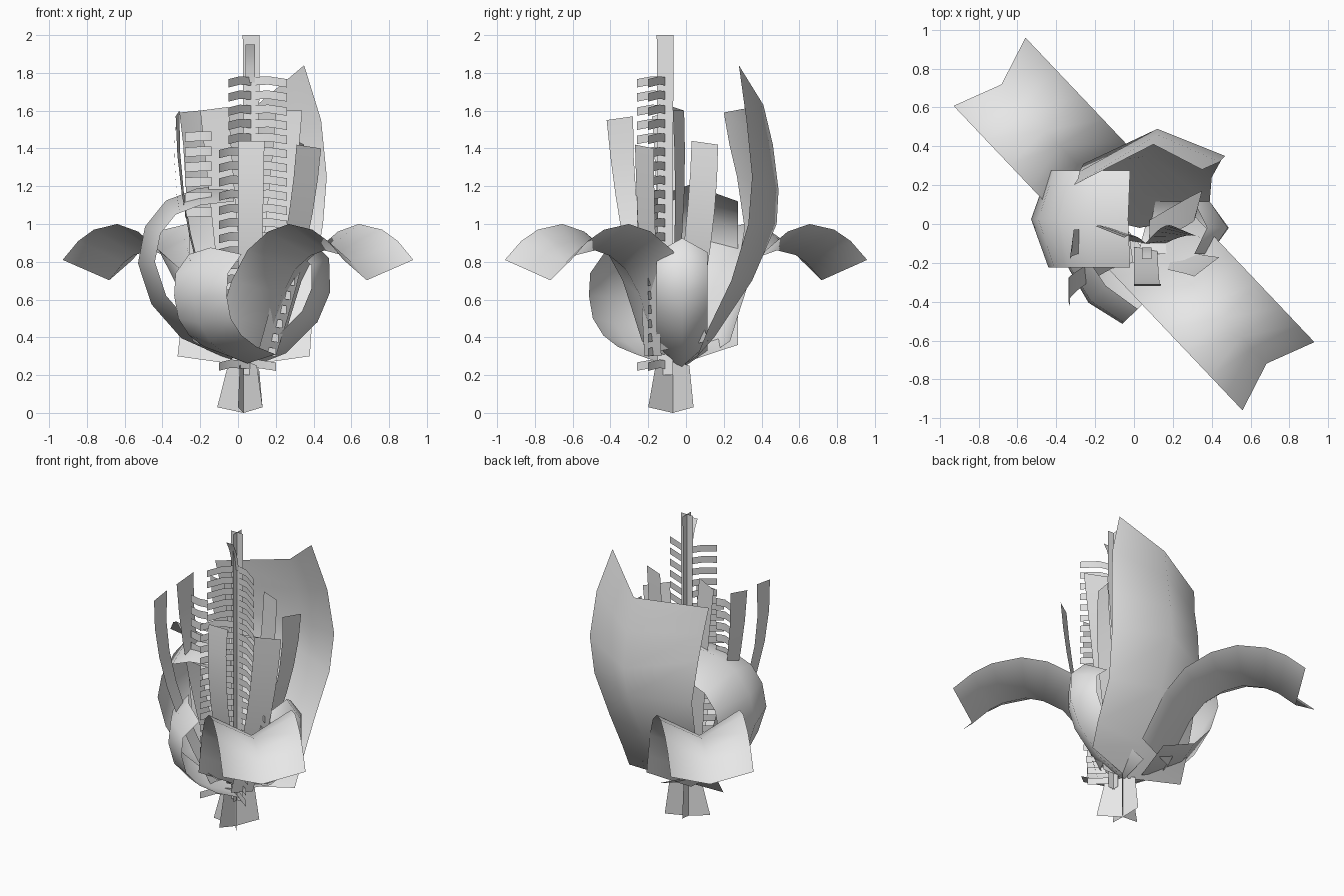
import bpy, math
from mathutils import Vector

if "Cube" in bpy.data.objects:
    bpy.data.objects.remove(bpy.data.objects["Cube"])

grey = bpy.data.materials.new("pale_grey")
grey.diffuse_color = (0.8, 0.8, 0.8, 1)
grey.use_nodes = True
grey.node_tree.nodes["Principled BSDF"].inputs["Base Color"].default_value = grey.diffuse_color


def sheet(name, rows, smooth=True):
    """Skin a grid of points, one row after another."""
    n = len(rows[0])
    verts = [p for row in rows for p in row]
    faces = [(i * n + j, i * n + j + 1, (i + 1) * n + j + 1, (i + 1) * n + j)
             for i in range(len(rows) - 1) for j in range(n - 1)]
    me = bpy.data.meshes.new(name)
    me.from_pydata(verts, [], faces)
    me.materials.append(grey)
    for p in me.polygons:
        p.use_smooth = smooth
    ob = bpy.data.objects.new(name, me)
    bpy.context.collection.objects.link(ob)
    return ob


def petal(name, profile, angle, width, keel, centre=(0, 0)):
    """Strip swept along a (radius, height) profile, folded into a keel on its outer side."""
    a = math.radians(angle)
    out = Vector((math.cos(a), math.sin(a), 0))
    side = Vector((-out.y, out.x, 0)) * width / 2
    rows = []
    for i, (r, z) in enumerate(profile):
        p0, p1 = profile[max(i - 1, 0)], profile[min(i + 1, len(profile) - 1)]
        t = Vector((p1[0] - p0[0], p1[1] - p0[1])).normalized()
        p = Vector((centre[0], centre[1], z)) + out * r
        k = p + (out * t.y - Vector((0, 0, t.x))) * keel
        rows.append([p - side, k, p + side])
    return sheet(name, rows)


def blade(name, base, mid, top, steps=6):
    """Narrow card through three (left, right) point pairs."""
    rows = []
    for i in range(steps + 1):
        t = i / steps
        w = (2 * (t - .5) * (t - 1), 4 * t * (1 - t), 2 * t * (t - .5))
        rows.append([sum((Vector(s[e]) * k for s, k in zip((base, mid, top), w)), Vector())
                     for e in (0, 1)])
    return sheet(name, rows)


# Two recurved outer petals
curl = [(.08, .38), (.14, .52), (.22, .7), (.34, .86), (.5, .96), (.66, 1.0),
        (.84, .97), (.96, .91), (1.08, .81)]
for name, ang in (("front_curled_petal", -46.5), ("back_curled_petal", 133.5)):
    petal(name, curl, ang, .51, .14)

# Cupped petals
petal("left_cupped_petal", [(0, .36), (.25, .47), (.38, .62), (.44, .8), (.41, .95),
                            (.33, 1.05), (.2, 1.1), (.02, 1.12)], 180, .5, .09, (0, .025))
petal("right_cupped_petal", [(.02, .33), (.2, .4), (.34, .54), (.39, .66), (.39, .78),
                             (.31, .85)], 0, .27, .1, (0, -.02))
petal("front_cupped_petal", [(0, .31), (.14, .35), (.25, .41), (.33, .5), (.36, .62),
                             (.35, .74), (.25, .84)], -136, .4, .05, (.06, -.12))

# Tall back petal
sheet("tall_back_petal", [
    [(.38, .06, .3), (.03, -.02, .25), (-.32, .06, .3)],
    [(.39, .12, .45), (.05, .15, .4), (-.3, .15, .48)],
    [(.4, .24, .7), (.08, .35, .7), (-.26, .27, .74)],
    [(.45, .33, 1.0), (.1, .48, 1.0), (-.26, .31, .98)],
    [(.47, .35, 1.25), (.12, .49, 1.18), (-.28, .27, 1.25)],
    [(.44, .32, 1.55), (.12, .46, 1.42), (-.29, .23, 1.42)],
    [(.35, .28, 1.84), (.1, .41, 1.63), (-.31, .2, 1.59)]])

# Inner upright blades: base, middle and top edge pairs
blade("front_blade", ((.0, -.12, .3), (.12, -.12, .3)),
      ((0, -.29, .9), (.13, -.29, .9)), ((0, -.31, 1.44), (.14, -.31, 1.44)))
blade("left_blade", ((-.06, -.2, .3), (-.06, -.1, .3)),
      ((-.29, -.34, .95), (-.29, -.24, .95)), ((-.33, -.42, 1.55), (-.33, -.28, 1.57)))
blade("left_middle_blade", ((-.06, -.15, .3), (-.04, -.04, .3)),
      ((-.26, -.15, .95), (-.25, -.03, .95)), ((-.33, -.18, 1.57), (-.31, -.03, 1.6)))
blade("right_blade", ((.1, -.22, .3), (.2, -.13, .3)),
      ((.24, -.25, .88), (.36, -.16, .88)), ((.31, -.27, 1.42), (.44, -.17, 1.4)))
blade("right_back_blade", ((.08, -.1, .3), (.08, .02, .3)),
      ((.27, -.01, .9), (.27, .13, .88)), ((.31, .03, 1.44), (.35, .17, 1.42)))
blade("left_back_blade", ((-.06, -.08, .3), (.06, -.1, .3)),
      ((-.13, -.02, .95), (0, -.06, .95)), ((-.2, -.01, 1.6), (-.05, -.07, 1.62)))
blade("back_blade", ((.06, -.1, .3), (.16, -.1, .3)),
      ((.14, -.02, .95), (.27, -.06, .95)), ((.2, -.01, 1.6), (.34, -.07, 1.6)))

# Central stem: two crossed cards
cx, cy = .07, -.11
blade("stem_wide", ((cx - .04, cy, .2), (cx + .04, cy, .2)),
      ((cx - .04, cy, 1.1), (cx + .04, cy, 1.1)), ((cx - .045, cy, 2), (cx + .045, cy, 2)))
blade("stem_deep", ((cx, cy - .04, .2), (cx, cy + .04, .2)),
      ((cx, cy - .04, 1.1), (cx, cy + .04, 1.1)), ((cx, cy - .045, 2), (cx, cy + .045, 2)))
blade("stem_tip_leaf", ((.04, -.12, 1.75), (.09, -.12, 1.75)),
      ((.04, -.14, 1.86), (.09, -.14, 1.86)), ((.04, -.18, 1.95), (.09, -.18, 1.95)), 3)


def leaflet(name, z, h, points):
    sheet(name, [[(x, y, z + d - h), (x, y, z + d + h)] for x, y, d in points])


# Rows of short leaflets along the stem, leaning outward near the bottom
for i in range(21):
    z = 1.75 - i * .075
    reach = .26 if z > .9 else .2 + .28 * max(z - .35, 0)
    leaflet(f"right_leaflet_{i}", z, .022,
            [(cx, cy, .005), (reach - .1, -.14, .01), (reach, -.2, -.005)])
    if i < 17 or i == 20:
        tip = -.05 if i < 5 else -.1
        leaflet(f"left_leaflet_{i}", z, .022,
                [(cx, cy, .005), (tip + .06, -.18, .01), (tip, -.26, -.005)])

# Wider leaflets at the left
for i in range(6):
    leaflet(f"side_leaflet_{i}", 1.46 - i * .08, .025,
            [(-.14, -.12, .005), (-.2, -.13, .005), (-.28, -.1, 0)])

# Flared foot blades
for i, (x, y, w) in enumerate(((-.11, -.1, .6), (.13, -.2, .7), (.13, .04, .8),
                               (.0, .04, .8), (0, -.2, .7))):
    ox, oy = .03, -.07
    sheet(f"foot_blade_{i}", [
        [(ox, oy, 0), (x, y, .03)],
        [(ox, oy, .28), (ox + (x - ox) * w, oy + (y - oy) * w, .25)]])
